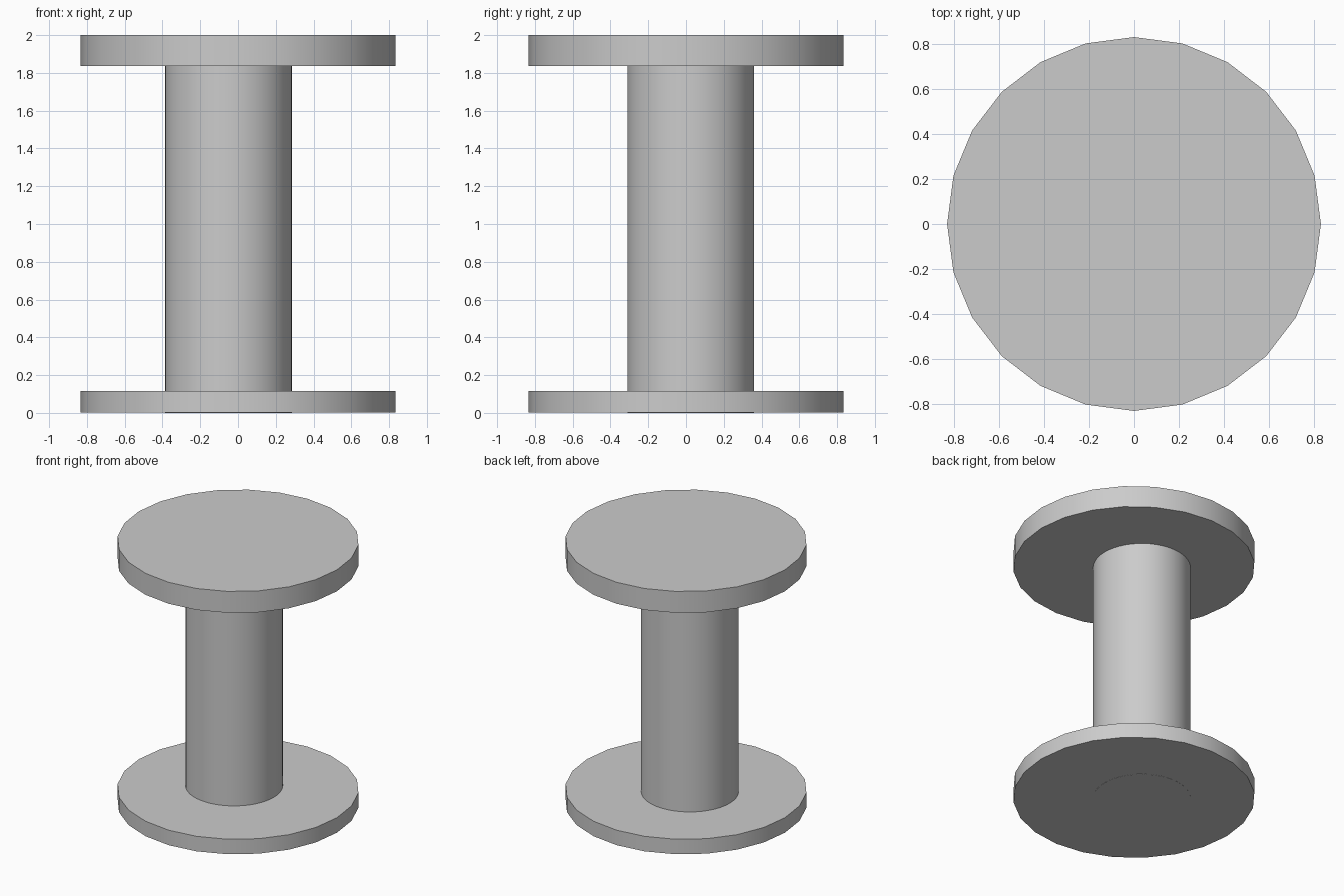
import bpy
import math

if "Cube" in bpy.data.objects:
    bpy.data.objects.remove(bpy.data.objects["Cube"])


def cylinder(name, radius, z0, z1, sides, x=0.0, y=0.0):
    bpy.ops.mesh.primitive_cylinder_add(
        vertices=sides, radius=radius, depth=z1 - z0,
        location=(x, y, (z0 + z1) / 2))
    obj = bpy.context.object
    obj.name = name
    bpy.ops.object.shade_smooth_by_angle(angle=math.radians(30))
    return obj


# Round base plate and thicker round top, 24 sides each
cylinder("base_plate", 0.833, 0.001, 0.115, 24)
cylinder("table_top", 0.833, 1.837, 2.0, 24)

# Slightly off-centre column, passing through the base to the floor
cylinder("column", 0.336, 0.0, 1.84, 48, x=-0.05, y=0.025)
